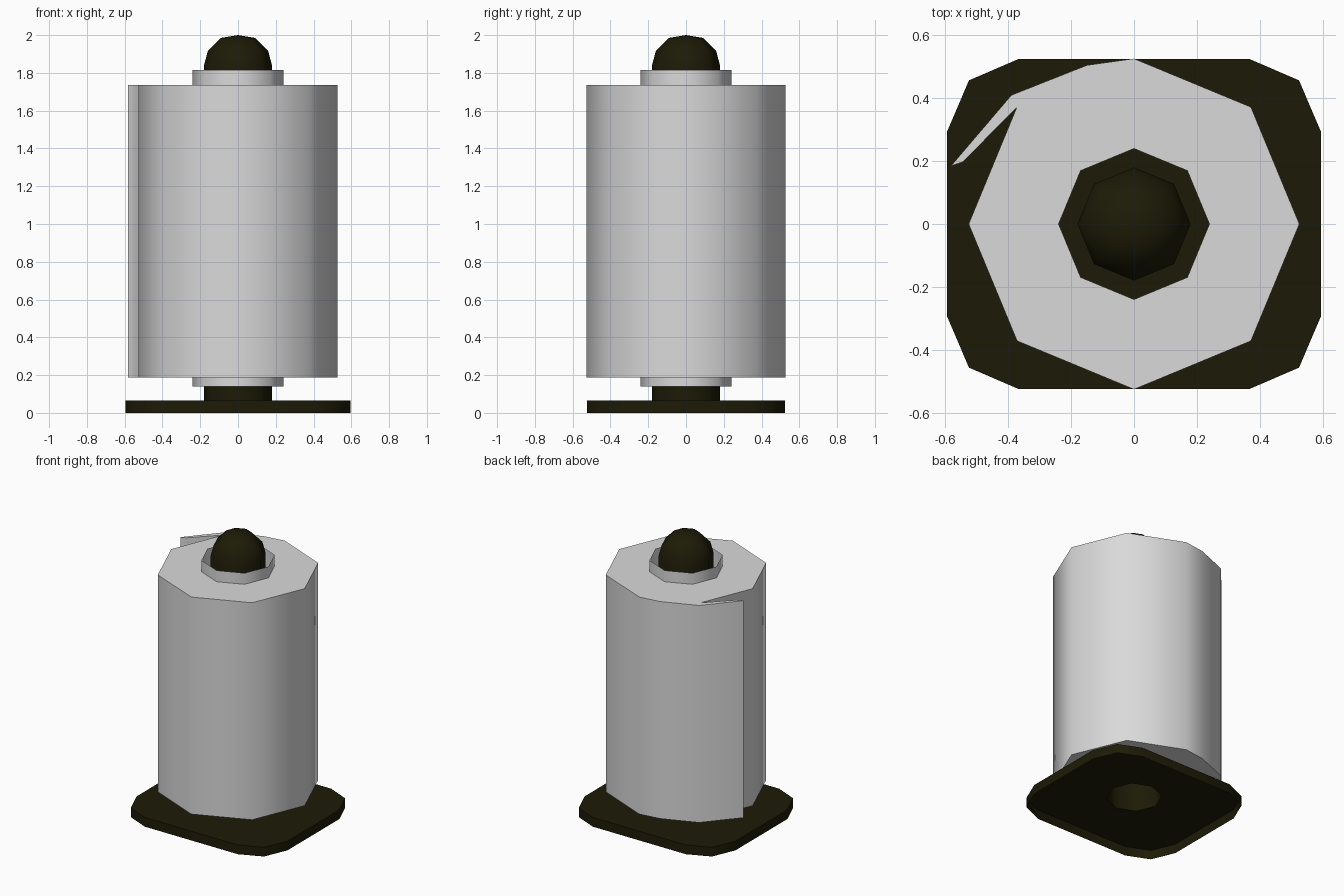
import bpy, bmesh
from math import sin, cos, pi, radians

cube = bpy.data.objects.get("Cube")
if cube:
    bpy.data.objects.remove(cube, do_unlink=True)


def material(name, rgb):
    m = bpy.data.materials.new(name)
    m.use_nodes = True
    m.diffuse_color = (*rgb, 1)
    m.node_tree.nodes["Principled BSDF"].inputs["Base Color"].default_value = (*rgb, 1)
    return m


paper = material("paper grey", (0.7, 0.7, 0.7))
dark = material("dark olive metal", (0.012, 0.011, 0.002))


def octagon(r):
    return [(r * cos(i * pi / 4), r * sin(i * pi / 4)) for i in range(8)]


def ring(bm, outline, z):
    return [bm.verts.new((x, y, z)) for x, y in outline]


def walls(bm, low, high):
    n = len(low)
    for i in range(n):
        j = (i + 1) % n
        bm.faces.new((low[i], low[j], high[j], high[i]))


def cap(bm, outer, inner, up):
    # Flat face between an outline and a central hole
    edges = []
    for loop in (outer, inner):
        for a, b in zip(loop, loop[1:] + loop[:1]):
            edges.append(bm.edges.get((a, b)) or bm.edges.new((a, b)))
    made = bmesh.ops.triangle_fill(bm, use_beauty=True, edges=edges)["geom"]
    for f in made:
        if isinstance(f, bmesh.types.BMFace):
            f.normal_update()
            if f.normal.z * up < 0:
                f.normal_flip()


def finish(bm, name, mat):
    mesh = bpy.data.meshes.new(name)
    bm.to_mesh(mesh)
    bm.free()
    ob = bpy.data.objects.new(name, mesh)
    bpy.context.collection.objects.link(ob)
    mesh.materials.append(mat)
    bpy.ops.object.select_all(action='DESELECT')
    ob.select_set(True)
    bpy.context.view_layer.objects.active = ob
    bpy.ops.object.shade_smooth_by_angle(angle=radians(60))
    return ob


def slab(name, outline, hole_radius, z0, z1, mat, closed_below=True):
    bm = bmesh.new()
    low, high = ring(bm, outline, z0), ring(bm, outline, z1)
    walls(bm, low, high)
    cap(bm, high, ring(bm, octagon(hole_radius), z1), 1)
    if closed_below:
        cap(bm, low, ring(bm, octagon(hole_radius), z0), -1)
    return finish(bm, name, mat)


def lathe(name, profile, mat, tip=None):
    bm = bmesh.new()
    rings = [ring(bm, octagon(r), z) for r, z in profile]
    for low, high in zip(rings, rings[1:]):
        walls(bm, low, high)
    if tip:
        top = bm.verts.new((0, 0, tip))
        last = rings[-1]
        for a, b in zip(last, last[1:] + last[:1]):
            bm.faces.new((a, b, top))
    return finish(bm, name, mat)


# Base plate: a shell open below, with chamfered corners mirrored from one quadrant
corner = [(0.595, 0.293), (0.525, 0.457), (0.367, 0.525)]
base_outline = (corner + [(-x, y) for x, y in reversed(corner)]
                + [(-x, -y) for x, y in corner]
                + [(x, -y) for x, y in reversed(corner)])
slab("base_plate", base_outline, 0.18, 0, 0.066, dark, closed_below=False)

# Hollow pole with a rounded top, rising from the plate
lathe("pole", [(0.18, 0.066), (0.18, 1.84), (0.16, 1.915), (0.092, 1.985)], dark, tip=2.0)

# Thin open cardboard core
lathe("core_tube", [(0.24, 0.141), (0.24, 1.815)], paper)

# Paper roll: an octagon whose back right corner opens into a loose sheet
roll_outline = octagon(0.526)
roll_outline[3:4] = [(-0.15, 0.505), (-0.39, 0.41), (-0.582, 0.185),
                     (-0.545, 0.197), (-0.373, 0.371)]
slab("paper_roll", roll_outline, 0.24, 0.188, 1.735, paper)
